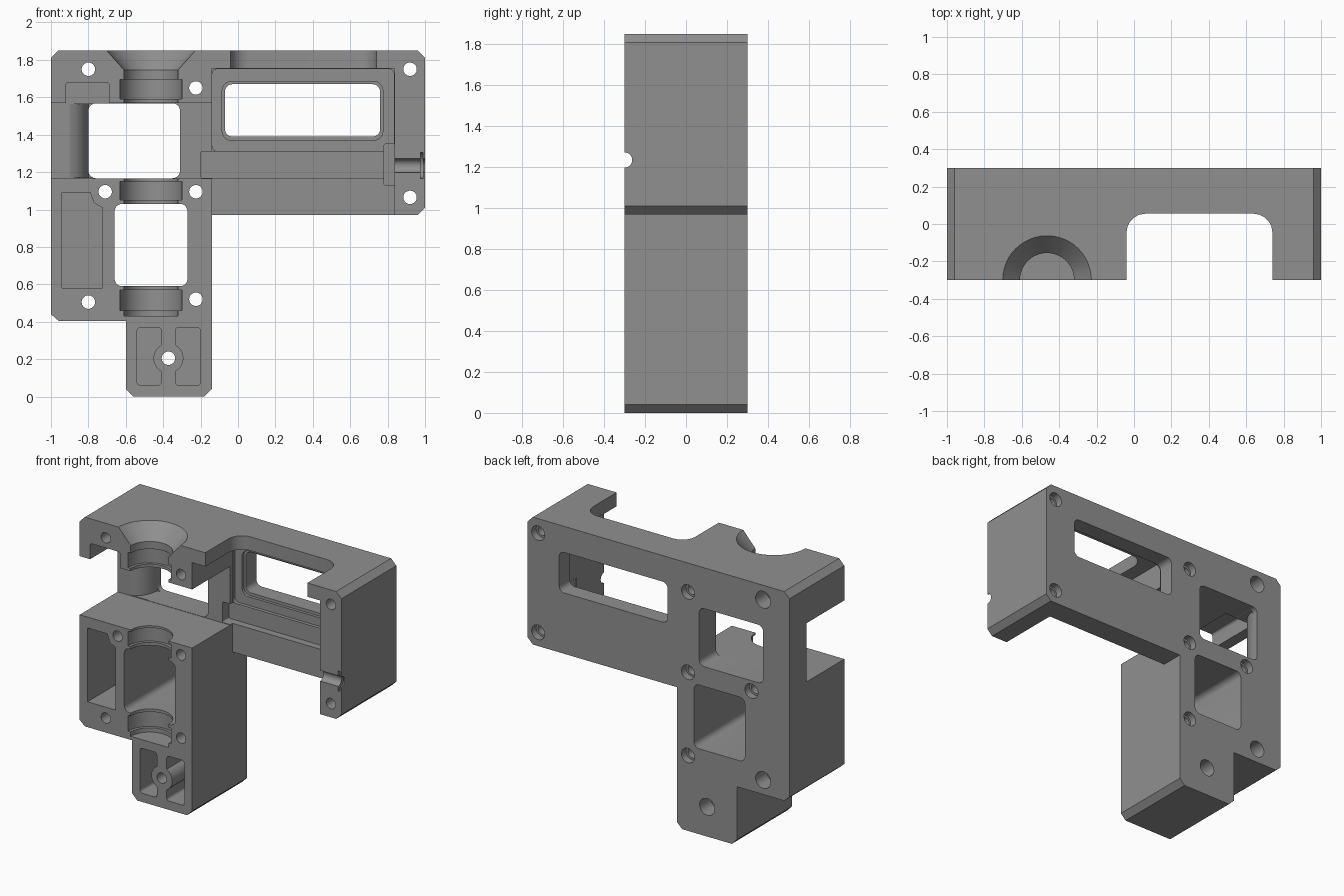
import bpy, bmesh, math
from mathutils import Matrix, Vector

if "Cube" in bpy.data.objects:
    bpy.data.objects.remove(bpy.data.objects["Cube"])

grey = bpy.data.materials.new("mid grey")
grey.diffuse_color = (0.28, 0.28, 0.28, 1)
grey.use_nodes = True
grey.node_tree.nodes["Principled BSDF"].inputs["Base Color"].default_value = grey.diffuse_color


def finish(bm, name):
    bmesh.ops.recalc_face_normals(bm, faces=bm.faces)
    me = bpy.data.meshes.new(name)
    bm.to_mesh(me)
    bm.free()
    ob = bpy.data.objects.new(name, me)
    bpy.context.collection.objects.link(ob)
    me.materials.append(grey)
    return ob


def prism(pts, axis, lo, hi, name="cutter"):
    """Extrude a 2D outline along an axis: y uses (x,z), z uses (x,y), x uses (y,z)."""
    place = {'y': lambda a, b, t: (a, t, b),
             'z': lambda a, b, t: (a, b, t),
             'x': lambda a, b, t: (t, a, b)}[axis]
    bm = bmesh.new()
    f = bm.faces.new([bm.verts.new(place(a, b, lo)) for a, b in pts])
    ext = bmesh.ops.extrude_face_region(bm, geom=[f])
    move = Vector(place(0, 0, hi - lo))
    bmesh.ops.translate(bm, vec=move,
                        verts=[v for v in ext['geom'] if isinstance(v, bmesh.types.BMVert)])
    return finish(bm, name)


def rect(x0, z0, x1, z1, r=0.0, n=5):
    if r == 0:
        return [(x0, z0), (x1, z0), (x1, z1), (x0, z1)]
    pts = []
    for cx, cz, a in ((x1 - r, z1 - r, 0), (x0 + r, z1 - r, 90),
                      (x0 + r, z0 + r, 180), (x1 - r, z0 + r, 270)):
        for i in range(n + 1):
            t = math.radians(a + 90 * i / n)
            pts.append((cx + r * math.cos(t), cz + r * math.sin(t)))
    return pts


def circle(cx, cy, r, n=32):
    return [(cx + r * math.cos(2 * math.pi * (i + .5) / n),
             cy + r * math.sin(2 * math.pi * (i + .5) / n)) for i in range(n)]


def combine(target, other, op='DIFFERENCE'):
    m = target.modifiers.new("bool", 'BOOLEAN')
    m.operation, m.object, m.solver = op, other, 'EXACT'
    bpy.context.view_layer.objects.active = target
    bpy.ops.object.modifier_apply(modifier=m.name)
    bpy.data.objects.remove(other)


# Chamfered outer body
outline = [(-1, .44), (-.96, .405), (-.6, .405), (-.6, .04), (-.56, 0), (-.18, 0),
           (-.14, .04), (-.14, .97), (.96, .97), (1, 1.01), (1, 1.81), (.96, 1.85),
           (-.96, 1.85), (-1, 1.81)]
body = prism(outline, 'y', -.3, .3, "housing")


def cut(pts, axis, lo, hi):
    combine(body, prism(pts, axis, lo, hi))


# Open bay behind the right arm, leaving the back panel
cut(rect(-.14, .9, .836, 1.755), 'y', -.4, .14)
# Open slot between the upper and lower left blocks
cut(rect(-1.1, 1.165, -.13, 1.57), 'y', -.4, .115)
# Shallow groove, panel recess and arm relief inside the bay
cut(rect(-.2, 1.168, .80, 1.31, .01), 'y', 0, .19)
cut(rect(-.138, 1.311, .834, 1.752, .03), 'y', 0, .165)
cut(rect(.78, 1.13, .84, 1.35, .01), 'y', 0, .2)
# Opening in the top plate
cut(rect(-.04, -.6, .74, .055, .1), 'z', 1.7, 1.9)

# Windows through the back panel
for r in ((-.07, 1.39, .76, 1.67), (-.8, 1.167, -.31, 1.568), (-.66, .59, -.27, 1.03)):
    cut(rect(*r, .04), 'y', -.4, .4)
# Sloped left jamb of the upper window
cut([(-.9, .10), (-.9, .115), (-.87, .125), (-.835, .155), (-.81, .2), (-.799, .26),
     (-.7, .26), (-.7, .10)], 'z', 1.17, 1.565)
# Softened front rim of the long window
cut(rect(-.085, 1.37, .775, 1.685, .05), 'y', .1, .185)

# Side pocket with clipped corner, and notch under the upper block
cut([(-.94, .58), (-.725, .58), (-.725, 1.01), (-.77, 1.035), (-.79, 1.09), (-.94, 1.09)],
    'y', -.4, .1)
cut(rect(-.92, 1.5, -.69, 1.68, .015), 'y', -.4, .114)

# Foot pockets either side of a round boss
for pocket in (rect(-.54, .06, -.41, .37, .02), rect(-.335, .06, -.2, .37, .02)):
    c = prism(pocket, 'y', -.4, .1)
    combine(c, prism(circle(-.372, .205, .08), 'y', -.5, .2))
    combine(body, c)

# Vertical shaft bores with bearing grooves
AX, AY = -.465, -.3
for z0, z1, g0, g1 in ((1.5, 1.9, 1.59, 1.695), (1.0, 1.2, 1.05, 1.15), (.43, .62, .46, .57)):
    cut(circle(AX, AY, .145, 48), 'z', z0, z1)
    cut(circle(AX, AY, .165, 48), 'z', g0, g1)
# Flared mouth at the top
bm = bmesh.new()
bmesh.ops.create_cone(bm, cap_ends=True, segments=48, radius1=.13, radius2=.255, depth=.14,
                      matrix=Matrix.Translation((AX, AY, 1.80)))
combine(body, finish(bm, "cutter"))

# Cross shaft bore and its flange seat in the right arm
cut(circle(-.3, 1.235, .037), 'x', .8, 1.1)
cut(circle(-.3, 1.235, .07), 'x', .975, .99)

# Screw holes with rear counterbores
screws = [(-.8, 1.75, 1), (-.225, 1.65, 0), (.92, 1.75, 0), (-.71, 1.095, 0),
          (-.225, 1.095, 0), (.92, 1.065, 0), (-.8, .505, 1), (-.225, .52, 0), (-.372, .205, 1)]
for x, z, big in screws:
    cut(circle(x, z, .036, 24), 'y', -.4, .4)
    cut(circle(x, z, .058 if big else .05, 24), 'y', .18 if big else .25, .4)

# Crisp edges, smooth bores
for p in body.data.polygons:
    p.material_index = 0
bpy.ops.object.select_all(action='DESELECT')
body.select_set(True)
bpy.context.view_layer.objects.active = body
bpy.ops.object.shade_smooth_by_angle(angle=math.radians(30))
